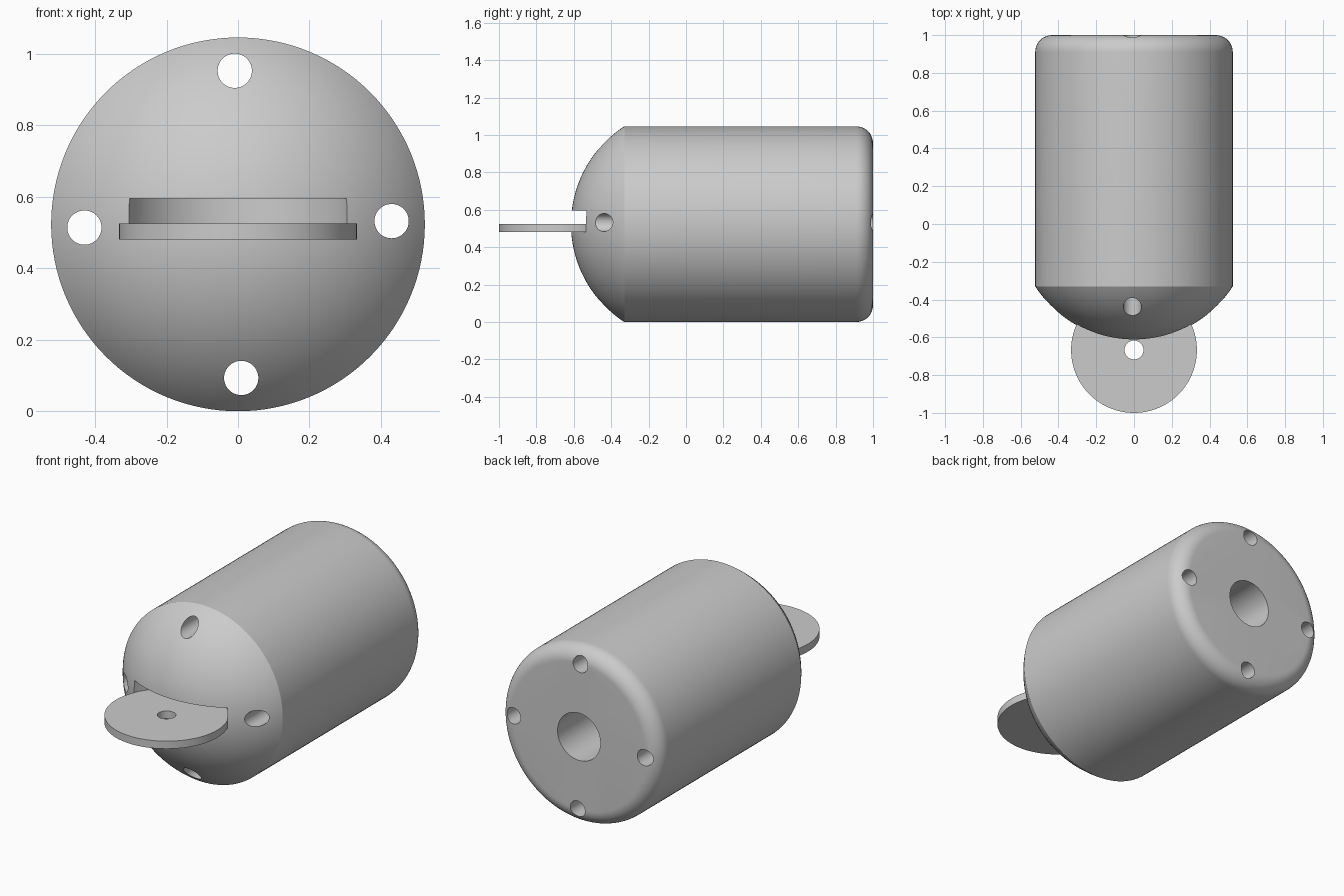
import bpy, bmesh, math
from mathutils import Vector, Matrix

cube = bpy.data.objects.get("Cube")
if cube:
    bpy.data.objects.remove(cube, do_unlink=True)

RADIUS = 0.523          # body radius, also the height of its axis
SHOULDER = -0.33        # where the dome meets the barrel
DOME_TIP = -0.615
BACK = 1.0
FILLET = 0.09
TAB_Y, TAB_R = -0.667, 0.333

grey = bpy.data.materials.new("plain grey")
grey.use_nodes = True
colour = (0.6, 0.6, 0.6, 1)
grey.diffuse_color = colour
grey.node_tree.nodes["Principled BSDF"].inputs["Base Color"].default_value = colour


def add_object(name, bm):
    bmesh.ops.recalc_face_normals(bm, faces=bm.faces[:])
    mesh = bpy.data.meshes.new(name)
    bm.to_mesh(mesh)
    bm.free()
    mesh.materials.append(grey)
    obj = bpy.data.objects.new(name, mesh)
    bpy.context.collection.objects.link(obj)
    return obj


def cylinder(name, radius, start, end, segments=64):
    """Solid cylinder between two points."""
    start, end = Vector(start), Vector(end)
    axis = end - start
    turn = axis.to_track_quat('Z', 'Y').to_matrix().to_4x4()
    bm = bmesh.new()
    bmesh.ops.create_cone(bm, cap_ends=True, segments=segments, radius1=radius,
                          radius2=radius, depth=axis.length,
                          matrix=Matrix.Translation((start + end) / 2) @ turn)
    return add_object(name, bm)


def select_only(obj):
    bpy.ops.object.select_all(action='DESELECT')
    obj.select_set(True)
    bpy.context.view_layer.objects.active = obj


def cut(obj, cutter):
    select_only(obj)
    mod = obj.modifiers.new("cut", 'BOOLEAN')
    mod.operation = 'DIFFERENCE'
    mod.solver = 'EXACT'
    mod.object = cutter
    bpy.ops.object.modifier_apply(modifier=mod.name)
    bpy.data.objects.remove(cutter, do_unlink=True)


def smooth(obj):
    select_only(obj)
    bpy.ops.object.shade_smooth_by_angle(angle=math.radians(25))


# Body profile: spherical dome, straight barrel, rounded back edge
rise = SHOULDER - DOME_TIP
ball = (RADIUS ** 2 + rise ** 2) / (2 * rise)
sweep = math.asin(RADIUS / ball)
profile = []
for i in range(25):
    a = sweep * i / 24
    profile.append((ball * math.sin(a), DOME_TIP + ball * (1 - math.cos(a))))
for i in range(13):
    a = math.pi / 2 * i / 12
    profile.append((RADIUS - FILLET * (1 - math.cos(a)),
                    BACK - FILLET * (1 - math.sin(a))))

# Body: the profile spun about the lengthwise axis
bm = bmesh.new()
verts = [bm.verts.new((r, y, RADIUS)) for r, y in profile]
edges = [bm.edges.new(pair) for pair in zip(verts, verts[1:])]
bmesh.ops.spin(bm, geom=verts + edges, cent=(0, 0, RADIUS), axis=(0, 1, 0),
               angle=math.tau, steps=128, use_duplicate=False)
bmesh.ops.remove_doubles(bm, verts=bm.verts[:], dist=0.0001)
rim = [e for e in bm.edges if e.is_boundary]
bmesh.ops.contextual_create(bm, geom=rim)
body = add_object("body", bm)

# Four lengthwise through holes, turned slightly from upright
for i in range(4):
    a = math.pi / 2 * i + math.radians(1.2)
    x, z = 0.43 * math.cos(a), RADIUS + 0.43 * math.sin(a)
    cut(body, cylinder("hole_cutter", 0.048, (x, -0.8, z), (x, 1.2, z), 48))

# Blind bore in the back
cut(body, cylinder("bore_cutter", 0.14, (0, -0.2, RADIUS), (0, 1.2, RADIUS)))

# Round slot in the dome above the tab
cut(body, cylinder("slot_cutter", TAB_R, (0, TAB_Y, 0.49), (0, TAB_Y, 0.595), 128))
smooth(body)

# Front tab: a flat disc with a small hole
tab = cylinder("front_tab", TAB_R, (0, TAB_Y, 0.48), (0, TAB_Y, 0.525), 128)
cut(tab, cylinder("tab_hole_cutter", 0.05, (0, TAB_Y, 0.4), (0, TAB_Y, 0.6), 48))
smooth(tab)
